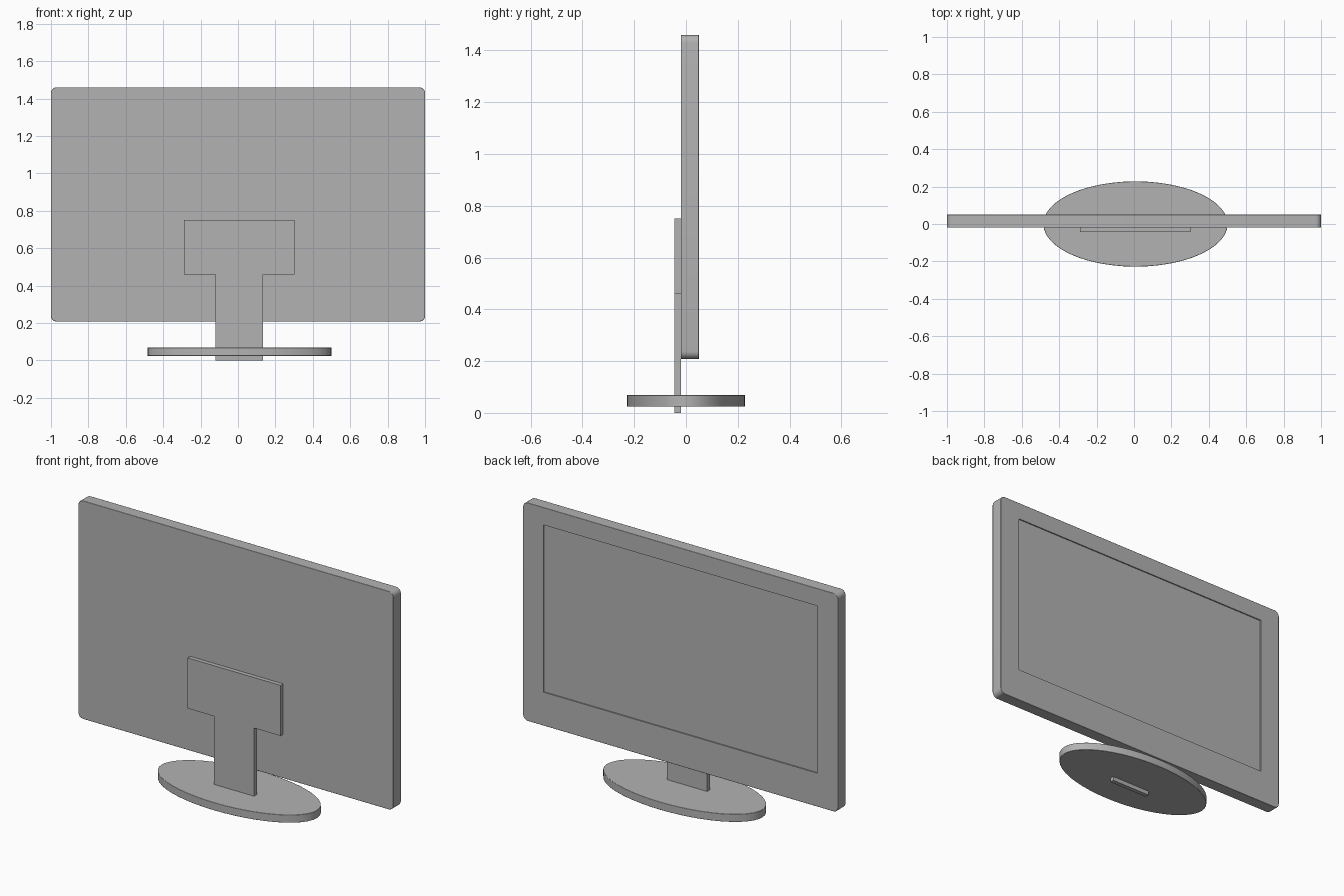
import bpy, bmesh, math

if "Cube" in bpy.data.objects:
    bpy.data.objects.remove(bpy.data.objects["Cube"])

# Dark grey plastic shared by every part
grey = bpy.data.materials.new("grey_plastic")
grey.diffuse_color = (0.45, 0.45, 0.45, 1)
grey.use_nodes = True
grey.node_tree.nodes["Principled BSDF"].inputs["Base Color"].default_value = grey.diffuse_color


def extrude_profile(name, pts, depth, axis, start):
    """Extrude a closed outline along y (points are x,z) or z (points are x,y)."""
    bm = bmesh.new()
    place = (lambda a, b: (a, start, b)) if axis == 'y' else (lambda a, b: (a, b, start))
    face = bm.faces.new([bm.verts.new(place(a, b)) for a, b in pts])
    ext = bmesh.ops.extrude_face_region(bm, geom=[face])
    verts = [g for g in ext['geom'] if isinstance(g, bmesh.types.BMVert)]
    bmesh.ops.translate(bm, verts=verts, vec=(0, depth, 0) if axis == 'y' else (0, 0, depth))
    bmesh.ops.recalc_face_normals(bm, faces=bm.faces)
    mesh = bpy.data.meshes.new(name)
    bm.to_mesh(mesh)
    bm.free()
    mesh.materials.append(grey)
    obj = bpy.data.objects.new(name, mesh)
    bpy.context.collection.objects.link(obj)
    return obj


def rounded_rect(x, z0, z1, r, n=6):
    pts = []
    for i, (cx, cz) in enumerate([(x - r, z1 - r), (r - x, z1 - r), (r - x, z0 + r), (x - r, z0 + r)]):
        for k in range(n + 1):
            a = math.pi / 2 * (i + k / n)
            pts.append((cx + r * math.cos(a), cz + r * math.sin(a)))
    return pts


def bevel(obj, width):
    mod = obj.modifiers.new("edge", 'BEVEL')
    mod.width, mod.segments, mod.limit_method = width, 2, 'ANGLE'
    mod.angle_limit = math.radians(40)


def smooth(obj):
    bpy.ops.object.select_all(action='DESELECT')
    obj.select_set(True)
    bpy.context.view_layer.objects.active = obj
    bpy.ops.object.shade_smooth_by_angle(angle=math.radians(30))


# Display housing with rounded corners
housing = extrude_profile("display_housing", rounded_rect(1.0, 0.208, 1.46, 0.03), 0.07, 'y', -0.02)
bevel(housing, 0.002)

# Shallow screen recess on the +y side
cutter = extrude_profile("screen_cutter", [(-0.87, 0.4), (0.87, 0.4), (0.87, 1.36), (-0.87, 1.36)],
                         0.05, 'y', 0.043)
cutter.hide_render = True
cutter.hide_set(True)
cut = housing.modifiers.new("screen_recess", 'BOOLEAN')
cut.operation, cut.object, cut.solver = 'DIFFERENCE', cutter, 'EXACT'
smooth(housing)

# T-shaped stand: mounting plate and neck in one piece, passing through the base
cx, neck, plate = 0.006, 0.127, 0.295
half = [(neck, 0.0), (neck, 0.46), (plate, 0.46), (plate, 0.75)]
outline = [(cx + x, z) for x, z in half] + [(cx - x, z) for x, z in reversed(half)]
extrude_profile("stand_neck", outline, 0.025, 'y', -0.044)

# Oval foot
N = 48
oval = [(0.008 + 0.493 * math.cos(2 * math.pi * i / N), 0.228 * math.sin(2 * math.pi * i / N)) for i in range(N)]
base = extrude_profile("stand_base", oval, 0.045, 'z', 0.024)
bevel(base, 0.002)
smooth(base)
